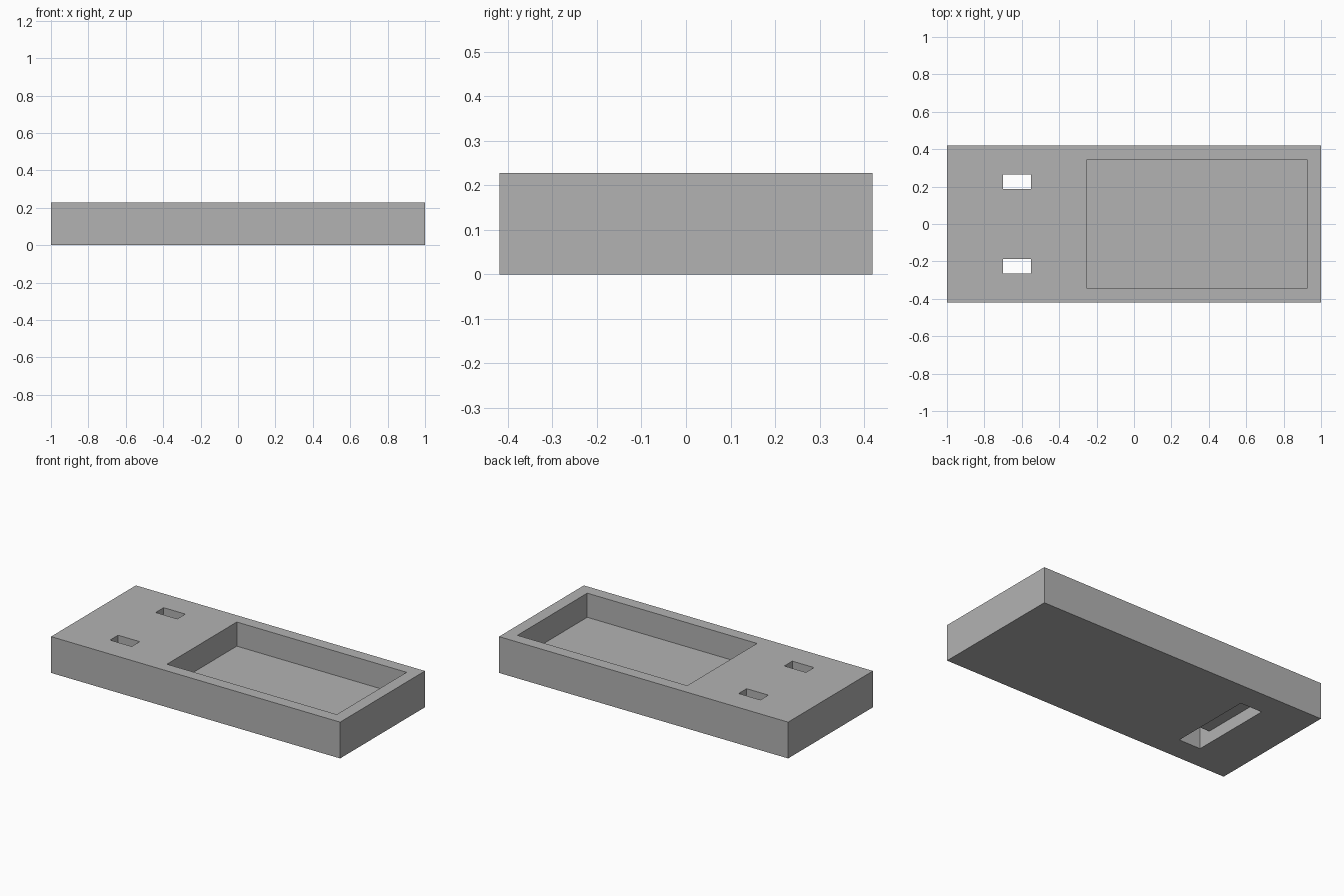
import bpy
import bmesh
from mathutils import Vector

default = bpy.data.objects.get("Cube")
if default:
    bpy.data.objects.remove(default, do_unlink=True)

LENGTH, WIDTH, HEIGHT = 2.0, 0.838, 0.227
FLOOR = 0.076      # pocket floor and strap channel ceiling
OVER = 0.05        # how far cutters reach past the body

grey = bpy.data.materials.new("plain grey")
grey.use_nodes = True
grey.diffuse_color = (0.45, 0.45, 0.45, 1)
grey.node_tree.nodes["Principled BSDF"].inputs["Base Color"].default_value = grey.diffuse_color


def prism(name, profile, x0, x1):
    """Extrude a closed (y, z) profile along x from x0 to x1."""
    bm = bmesh.new()
    face = bm.faces.new([bm.verts.new((x0, y, z)) for y, z in profile])
    new = bmesh.ops.extrude_face_region(bm, geom=[face])["geom"]
    moved = [v for v in new if isinstance(v, bmesh.types.BMVert)]
    bmesh.ops.translate(bm, verts=moved, vec=Vector((x1 - x0, 0, 0)))
    bmesh.ops.recalc_face_normals(bm, faces=bm.faces)
    mesh = bpy.data.meshes.new(name)
    bm.to_mesh(mesh)
    bm.free()
    mesh.materials.append(grey)
    obj = bpy.data.objects.new(name, mesh)
    bpy.context.collection.objects.link(obj)
    return obj


def rectangle(half, z0, z1):
    return [(-half, z0), (half, z0), (half, z1), (-half, z1)]


# Solid body
body = prism("tray_body", rectangle(WIDTH / 2, 0, HEIGHT), -LENGTH / 2, LENGTH / 2)

# Large open pocket in the top
pocket = prism("pocket_cutter", rectangle(0.345, FLOOR, HEIGHT + OVER), -0.25, 0.925)

# U-shaped strap passage: a channel underneath joining two through slots
outer, inner, top = 0.265, 0.186, HEIGHT + OVER
half_u = [(outer, -OVER), (outer, top), (inner, top), (inner, FLOOR)]
passage = half_u + [(-y, z) for y, z in reversed(half_u)]
strap = prism("strap_passage_cutter", passage, -0.70, -0.55)

# Cut the openings and discard the cutters
bpy.context.view_layer.objects.active = body
for cutter in (pocket, strap):
    cutter.hide_render = True
    cut = body.modifiers.new(cutter.name, "BOOLEAN")
    cut.operation = "DIFFERENCE"
    cut.solver = "EXACT"
    cut.object = cutter
    bpy.ops.object.modifier_apply(modifier=cut.name)
    bpy.data.objects.remove(cutter, do_unlink=True)
